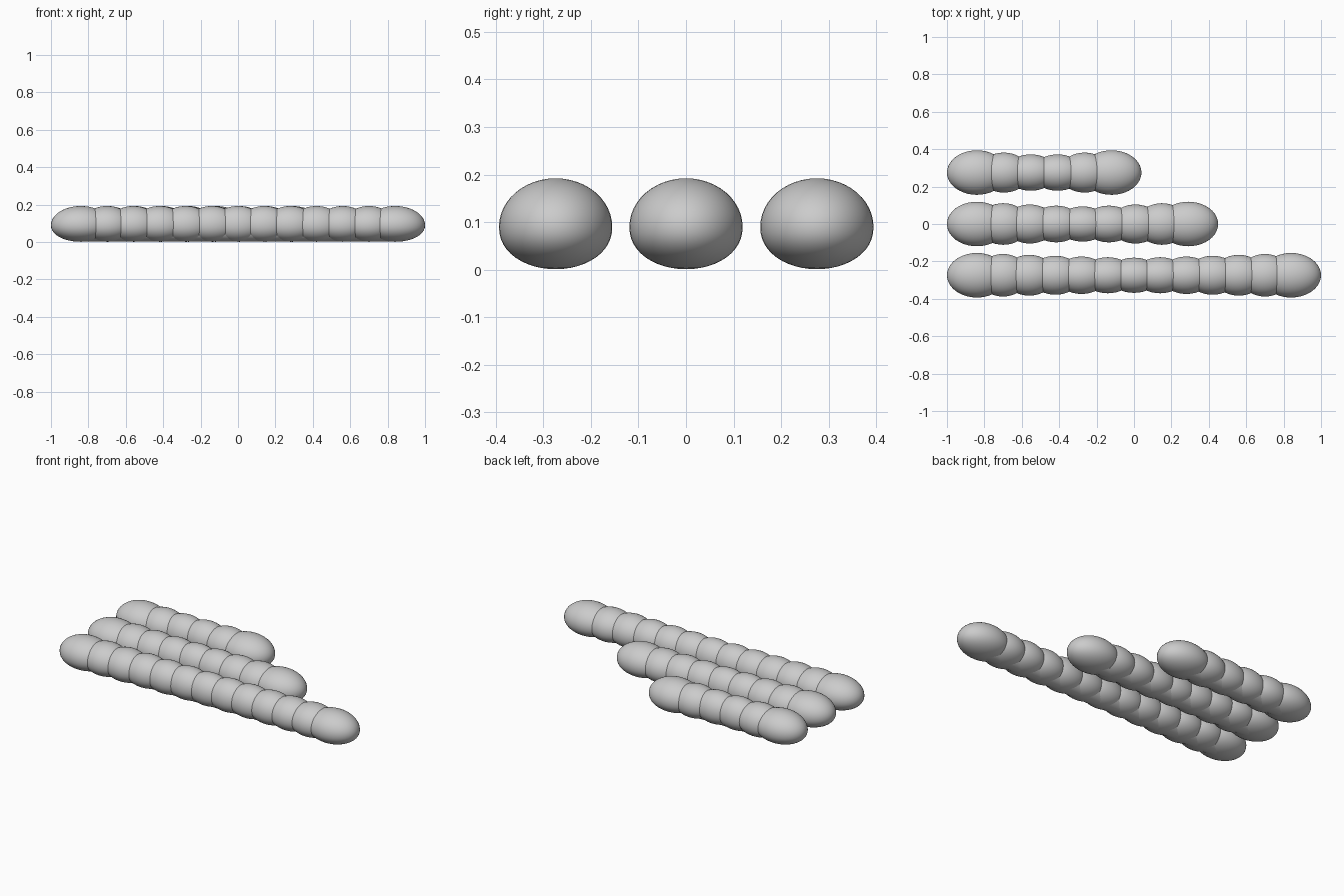
import bpy, bmesh
from mathutils import Vector

if "Cube" in bpy.data.objects:
    bpy.data.objects.remove(bpy.data.objects["Cube"])


def finish(name, bm):
    me = bpy.data.meshes.new(name)
    bm.to_mesh(me)
    bm.free()
    for p in me.polygons:
        p.use_smooth = True
    ob = bpy.data.objects.new(name, me)
    bpy.context.collection.objects.link(ob)
    return ob


# Rounded bead: taller dome above, slightly flattened belly below
def bead(name, x, y, rx, ry):
    bm = bmesh.new()
    bmesh.ops.create_uvsphere(bm, u_segments=40, v_segments=24, radius=1)
    for v in bm.verts:
        c = v.co
        z = 0.102 * c.z if c.z > 0 else -0.089 * abs(c.z) ** 0.92
        v.co = Vector((x + rx * c.x, y + ry * c.y, 0.09 + z))
    finish(name, bm)


# Inner core that joins the beads and keeps the underside straight
def core(name, x0, x1, y):
    bm = bmesh.new()
    bmesh.ops.create_uvsphere(bm, u_segments=32, v_segments=24, radius=1)
    mid, half = (x0 + x1) / 2, (x1 - x0) / 2
    for v in bm.verts:
        c = v.co.copy()
        side = 0 if abs(c.x) < 1e-4 else (1 if c.x > 0 else -1)
        v.co = Vector((mid + side * half + 0.09 * c.x,
                       y + 0.072 * c.y, 0.07 + 0.068 * c.z))
    finish(name, bm)


# Three rows of beads: name, y, last bead x, bead count
START = -0.84
rows = [("long", -0.274, 0.84, 13),
        ("middle", 0.0, 0.29, 9),
        ("short", 0.275, -0.12, 6)]

for label, y, end, n in rows:
    for i in range(n):
        t = abs(2 * i / (n - 1) - 1)          # 1 at the ends, 0 in the middle
        rx = 0.16 if i in (0, n - 1) else 0.138
        bead(f"{label}_row_bead_{i + 1}", START + (end - START) * i / (n - 1),
             y, rx, 0.094 + 0.025 * t ** 1.3)
    core(f"{label}_row_core", START, end, y)
